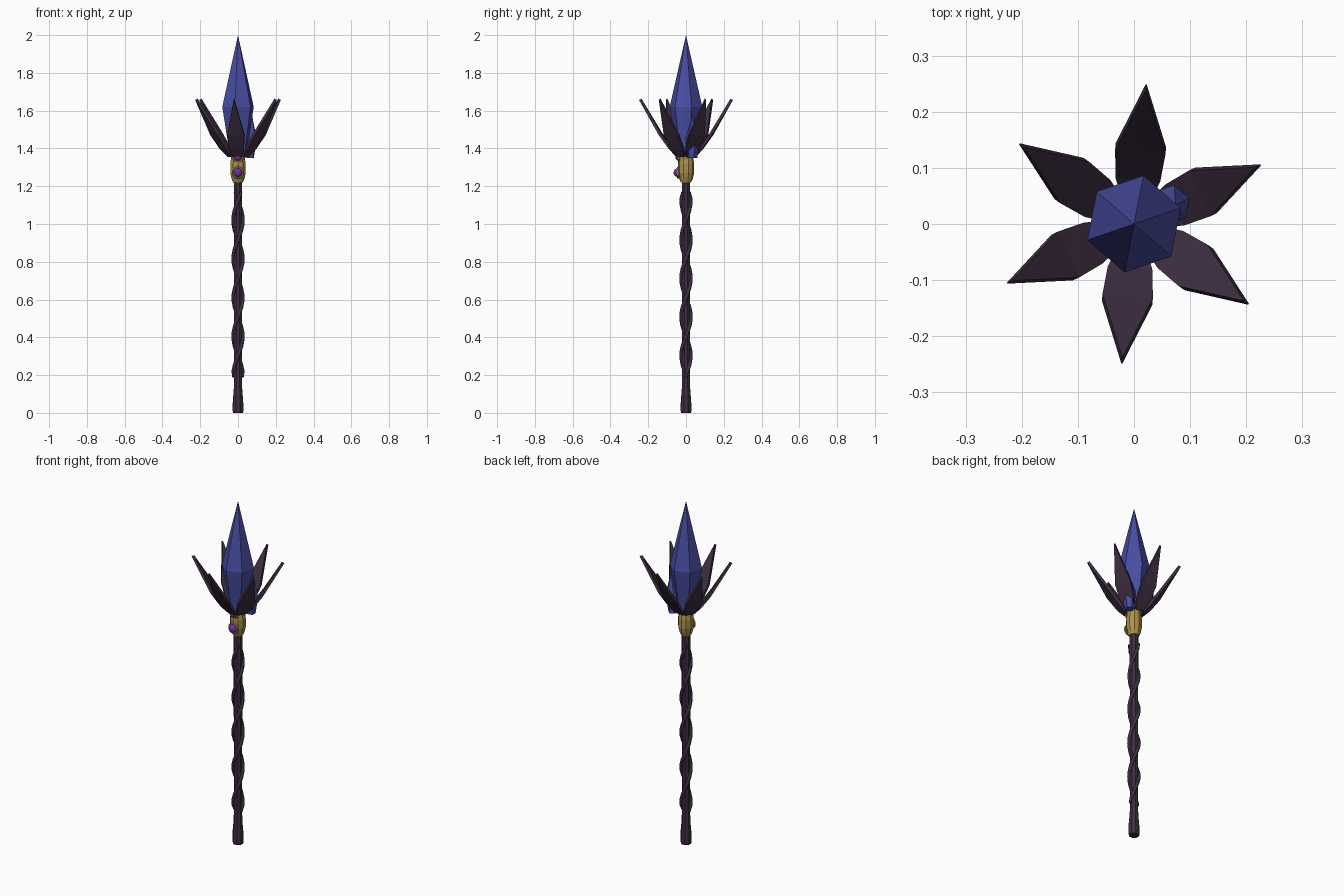
import bpy, bmesh, math
from mathutils import Vector, Matrix

if "Cube" in bpy.data.objects:
    bpy.data.objects.remove(bpy.data.objects["Cube"])


def material(name, rgb):
    m = bpy.data.materials.new(name)
    m.diffuse_color = (*rgb, 1)
    m.use_nodes = True
    m.node_tree.nodes["Principled BSDF"].inputs["Base Color"].default_value = m.diffuse_color
    return m


DARK = material("dark_wood", (0.048, 0.028, 0.055))
GOLD = material("gold", (0.42, 0.29, 0.075))
BLUE = material("blue_crystal", (0.065, 0.075, 0.36))
PURPLE = material("purple_gem", (0.16, 0.03, 0.4))


def finish(name, bm, mat):
    bmesh.ops.recalc_face_normals(bm, faces=bm.faces)
    me = bpy.data.meshes.new(name)
    bm.to_mesh(me)
    bm.free()
    me.materials.append(mat)
    ob = bpy.data.objects.new(name, me)
    bpy.context.collection.objects.link(ob)
    return ob


def lathe(name, profile, sides, mat, phase=0.0, matrix=Matrix()):
    """Faceted solid of (radius, height) rings; radius 0 makes a point."""
    bm = bmesh.new()
    rings = []
    for r, z in profile:
        n = sides if r > 0 else 1
        rings.append([bm.verts.new(matrix @ Vector((
            r * math.cos(phase + math.tau * i / sides),
            r * math.sin(phase + math.tau * i / sides), z))) for i in range(n)])
    for a, b in zip(rings, rings[1:]):
        for i in range(sides):
            j = (i + 1) % sides
            corners = [a[i], a[j % len(a)]] if len(a) > 1 else [a[0]]
            corners += [b[j], b[i]] if len(b) > 1 else [b[0]]
            bm.faces.new(corners)
    for ring in (rings[0], rings[-1]):
        if len(ring) > 1:
            bm.faces.new(ring)
    return finish(name, bm, mat)


# Shaft with flared foot
lathe("shaft", [(0.028, 0), (0.031, 0.012), (0.030, 0.06), (0.024, 0.13),
                (0.022, 0.2), (0.023, 0.7), (0.024, 1.23)], 8, DARK, math.pi / 8)

# Two vines twisting round the shaft
for k in range(2):
    curve = bpy.data.curves.new("vine", 'CURVE')
    curve.dimensions = '3D'
    curve.bevel_depth = 0.010
    curve.bevel_resolution = 1
    curve.use_fill_caps = True
    n = 30
    sp = curve.splines.new('POLY')
    sp.points.add(n - 1)
    for i, p in enumerate(sp.points):
        z = 0.19 + 0.98 * i / (n - 1)
        a = math.pi * k + math.tau * (z - 0.2) / 0.41
        p.co = (0.026 * math.cos(a), 0.026 * math.sin(a), z, 1)
        p.radius = 0.6 if i in (0, n - 1) else 1
    curve.materials.append(DARK)
    ob = bpy.data.objects.new(f"vine_{k + 1}", curve)
    bpy.context.collection.objects.link(ob)

# Gold collar
lathe("collar", [(0.027, 1.22), (0.036, 1.24), (0.043, 1.27), (0.043, 1.32),
                 (0.038, 1.345), (0.042, 1.37), (0.03, 1.385)], 10, GOLD, math.pi / 10)

# Gems in gold bezels on the front
for i, (y, z, r) in enumerate([(-0.042, 1.272, 0.024), (-0.036, 1.355, 0.021)]):
    bpy.ops.mesh.primitive_uv_sphere_add(segments=16, ring_count=10, radius=r,
                                         location=(0, y, z))
    gem = bpy.context.object
    gem.name = f"gem_{i + 1}"
    gem.data.materials.append(PURPLE)
    bpy.ops.object.shade_smooth()
    bpy.ops.mesh.primitive_torus_add(major_radius=r + 0.003, minor_radius=0.006,
                                     major_segments=16, minor_segments=6,
                                     location=(0, y, z),
                                     rotation=(math.pi / 2, 0, 0))
    bezel = bpy.context.object
    bezel.name = f"gem_bezel_{i + 1}"
    bezel.data.materials.append(GOLD)

# Main crystal and small side crystal
PHASE = math.radians(19)
lathe("main_crystal", [(0.045, 1.36), (0.088, 1.62), (0, 2.0)], 6, BLUE, PHASE)
lean = Matrix.Translation((0.058, 0.034, 1.35)) @ Matrix.Rotation(math.radians(4), 4, 'Y')
lathe("side_crystal", [(0.027, 0), (0.036, 0.1), (0, 0.23)], 6, BLUE, PHASE, lean)

# Six pointed petals: (distance out, height, half width)
OUTLINE = [(0.045, 1.36, 0.024), (0.085, 1.405, 0.040), (0.135, 1.475, 0.045),
           (0.243, 1.66, 0.001)]
for k in range(6):
    bm = bmesh.new()
    left = [bm.verts.new((r, w, z)) for r, z, w in OUTLINE]
    right = [bm.verts.new((r, -w, z)) for r, z, w in OUTLINE]
    for i in range(len(OUTLINE) - 1):
        bm.faces.new((left[i], right[i], right[i + 1], left[i + 1]))
    bm.transform(Matrix.Rotation(math.radians(25 + 60 * k), 4, 'Z'))
    petal = finish(f"petal_{k + 1}", bm, DARK)
    thick = petal.modifiers.new("thickness", 'SOLIDIFY')
    thick.thickness = 0.015
    thick.offset = 0
